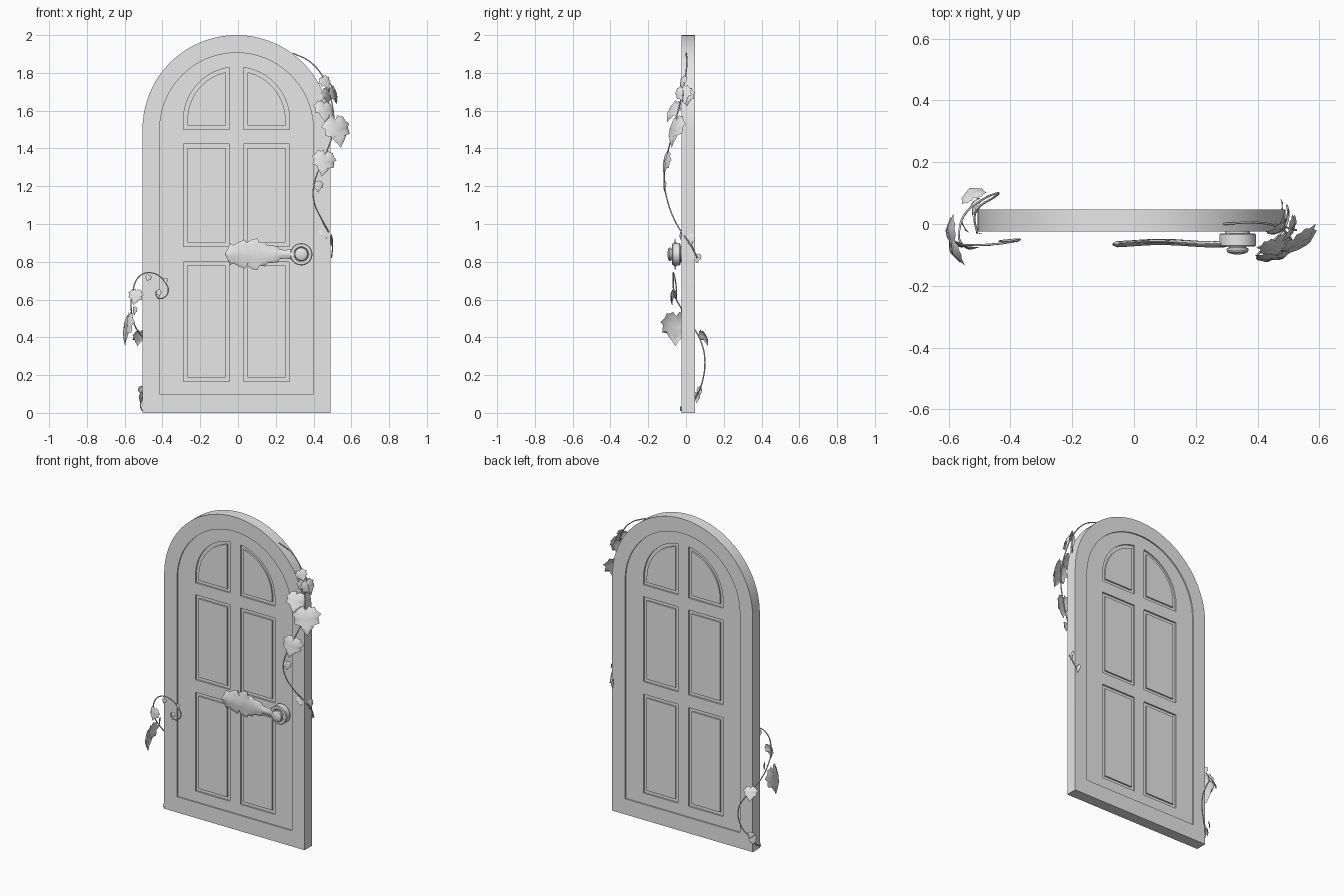
import bpy, bmesh, math
from math import sin, cos, pi, radians

if "Cube" in bpy.data.objects:
    bpy.data.objects.remove(bpy.data.objects["Cube"])

grey = bpy.data.materials.new("plain_grey")
grey.diffuse_color = (0.8, 0.8, 0.8, 1)
grey.use_nodes = True
grey.node_tree.nodes["Principled BSDF"].inputs["Base Color"].default_value = grey.diffuse_color
CX, CY = -0.008, 0.011          # door centre in x and y


def finish(ob, angle=35):
    """Weld, fix normals, smooth and colour a mesh object."""
    bm = bmesh.new()
    bm.from_mesh(ob.data)
    bmesh.ops.remove_doubles(bm, verts=bm.verts, dist=0.0001)
    bmesh.ops.recalc_face_normals(bm, faces=bm.faces)
    bm.to_mesh(ob.data)
    bm.free()
    ob.data.materials.clear()
    ob.data.materials.append(grey)
    select(ob)
    bpy.ops.object.shade_smooth_by_angle(angle=radians(angle))
    return ob


def select(ob):
    bpy.ops.object.select_all(action='DESELECT')
    ob.select_set(True)
    bpy.context.view_layer.objects.active = ob


def mesh_object(name, verts, faces, angle=35):
    me = bpy.data.meshes.new(name)
    me.from_pydata(verts, [], faces)
    ob = bpy.data.objects.new(name, me)
    bpy.context.collection.objects.link(ob)
    return finish(ob, angle)


def plate(name, outlines, half):
    """Flat upright plate; outlines inside outlines become holes."""
    cu = bpy.data.curves.new(name, 'CURVE')
    cu.dimensions, cu.fill_mode, cu.extrude = '2D', 'BOTH', half
    for pts in outlines:
        sp = cu.splines.new('POLY')
        sp.points.add(len(pts) - 1)
        for p, (x, z) in zip(sp.points, pts):
            p.co = (x, z, 0, 1)
        sp.use_cyclic_u = True
    ob = bpy.data.objects.new(name, cu)
    bpy.context.collection.objects.link(ob)
    ob.location = (0, CY, 0)
    ob.rotation_euler = (pi / 2, 0, 0)
    select(ob)
    bpy.ops.object.convert(target='MESH')
    return finish(bpy.context.object)


def arch(r, base, spring, n=40):
    pts = [(CX - r, base), (CX + r, base)]
    return pts + [(CX + r * cos(pi * i / n), spring + r * sin(pi * i / n)) for i in range(n + 1)]


def panel(side, near, r, z0, z1):
    """Panel outline: rectangle, or quarter arch when z1 is None."""
    pts = [(near, z0), (r, z0)]
    if z1 is None:
        a1 = math.acos(near / r)
        pts += [(r * cos(a1 * i / 16), 1.55 + r * sin(a1 * i / 16)) for i in range(17)]
    else:
        pts += [(r, z1), (near, z1)]
    return [(CX + side * x, z) for x, z in pts]


# Door: frame, slab with panel holes, groove floor, raised panels
FIELDS = [(0.167, 0.80), (0.88, 1.424), (1.50, None)]
I = 0.021
holes, raised = [], []
for s in (-1, 1):
    for z0, z1 in FIELDS:
        holes.append(panel(s, 0.036, 0.281, z0, z1))
        raised.append(panel(s, 0.036 + I, 0.281 - I, z0 + I, z1 and z1 - I))
inner = arch(0.4065, 0.1, 1.5)
plate("door_frame", [arch(0.4975, 0, 1.5025), inner], 0.036)
plate("door_slab", [inner] + holes, 0.028)
plate("panel_grooves", holes, 0.018)
plate("raised_panels", raised, 0.027)


# Door knob: lathed around the y axis
def lathe(name, cx, cz, profile, n=40):
    verts = [(cx + r * cos(2 * pi * i / n), y, cz + r * sin(2 * pi * i / n))
             for r, y in profile for i in range(n)]
    faces = [(k * n + i, k * n + (i + 1) % n, (k + 1) * n + (i + 1) % n, (k + 1) * n + i)
             for k in range(len(profile) - 1) for i in range(n)]
    return mesh_object(name, verts, faces)


lathe("knob", 0.335, 0.84, [
    (0, -0.015), (0.04, -0.015), (0.04, -0.03), (0.055, -0.03), (0.059, -0.034),
    (0.059, -0.069), (0.055, -0.073), (0.04, -0.073), (0.036, -0.07), (0.028, -0.07),
    (0.028, -0.076), (0.034, -0.078), (0.036, -0.084), (0.033, -0.091),
    (0.025, -0.095), (0.012, -0.098), (0, -0.098)])

# Leaf-shaped handle: ridged cross-sections along x with a toothed edge
sections = [(-0.07, 0.002), (-0.055, 0.027), (-0.02, 0.057), (-0.008, 0.048),
            (0.03, 0.066), (0.058, 0.077), (0.066, 0.06), (0.1, 0.08), (0.125, 0.083),
            (0.132, 0.062), (0.165, 0.064), (0.172, 0.048), (0.21, 0.043),
            (0.22, 0.026), (0.25, 0.022), (0.3, 0.03)]
verts, faces, M = [], [], 16
for x, w in sections:
    y0 = -0.06 + 0.004 * sin(x * 18)
    for j in range(M):
        a = 2 * pi * j / M
        ridge = 0.004 if j == 12 else 0
        lean = 0.022 * abs(cos(a)) ** 2 * min(1, w / 0.06)      # teeth sweep to the tip
        verts.append((x - lean * (x > -0.03) * (x < 0.2), y0 + 0.008 * sin(a) * min(1, w / 0.02) - ridge,
                      0.84 + w * cos(a)))
for k in range(len(sections) - 1):
    for j in range(M):
        a, b = k * M + j, k * M + (j + 1) % M
        faces.append((a, b, b + M, a + M))
faces += [tuple(range(M)), tuple(range(len(verts) - M, len(verts)))]
mesh_object("leaf_handle", verts, faces, 50)


# Vines: thin swept tubes
def vine(name, pts, radius=0.0035):
    cu = bpy.data.curves.new(name, 'CURVE')
    cu.dimensions, cu.bevel_depth, cu.bevel_resolution = '3D', radius, 1
    cu.resolution_u, cu.use_fill_caps = 6, True
    sp = cu.splines.new('BEZIER')
    sp.bezier_points.add(len(pts) - 1)
    for p, co in zip(sp.bezier_points, pts):
        p.co = co
        p.handle_left_type = p.handle_right_type = 'AUTO'
    ob = bpy.data.objects.new(name, cu)
    bpy.context.collection.objects.link(ob)
    select(ob)
    bpy.ops.object.convert(target='MESH')
    return finish(bpy.context.object, 80)


vine("right_vine", [
    (0.29, 0.0, 1.905), (0.38, 0.005, 1.86), (0.455, -0.005, 1.77), (0.495, -0.03, 1.65),
    (0.505, -0.065, 1.5), (0.46, -0.1, 1.36), (0.405, -0.115, 1.22), (0.4, -0.1, 1.13),
    (0.445, -0.06, 1.02), (0.485, -0.015, 0.945), (0.5, 0.025, 0.89), (0.495, 0.06, 0.82)])
vine("right_vine_twig", [(0.455, 0, 1.77), (0.49, -0.01, 1.74), (0.525, -0.02, 1.65)], 0.003)
vine("left_vine", [
    (-0.435, -0.055, 0.645), (-0.43, -0.055, 0.615), (-0.4, -0.052, 0.607), (-0.37, -0.05, 0.64),
    (-0.385, -0.055, 0.69), (-0.45, -0.065, 0.74), (-0.52, -0.068, 0.725), (-0.56, -0.06, 0.625),
    (-0.565, -0.02, 0.545), (-0.545, 0.035, 0.46), (-0.485, 0.082, 0.37), (-0.44, 0.1, 0.27),
    (-0.455, 0.085, 0.16), (-0.5, 0.055, 0.09), (-0.516, 0.02, 0.04), (-0.507, -0.03, 0.012)])

# Ivy leaves: half outline from stem notch round to the hanging tip
HALF = [(0, 0.36), (0.1, 0.5), (0.2, 0.44), (0.3, 0.46), (0.36, 0.32), (0.5, 0.2),
        (0.41, 0.1), (0.43, -0.12), (0.29, -0.1), (0.2, -0.28), (0.1, -0.4), (0, -0.55)]


def leaf(name, loc, size, yaw=0, tilt=0, roll=0, curl=0.5):
    verts, faces, n = [], [], len(HALF)
    for s in (-1, 1):
        base = len(verts)
        for i, (u, v) in enumerate(HALF):
            spine = 0.3 - 0.85 * i / (n - 1) if i else 0.36
            for t in (0, 0.5, 1):
                x, z = s * u * t, spine + (v - spine) * t
                y = curl * x * x + 0.3 * curl * z * z - 0.06 * sin(pi * t) * min(1, u * 3)
                verts.append((x * size, y * size, z * size))
        for i in range(n - 1):
            for t in (0, 1):
                a = base + i * 3 + t
                faces.append((a, a + 1, a + 4, a + 3))
    ob = mesh_object(name, verts, faces, 60)
    ob.location = loc
    ob.rotation_euler = (radians(tilt), radians(roll), radians(yaw))
    return ob


RIGHT = [((0.465, -0.02, 1.75), 0.075, 35, -15, -25), ((0.512, -0.015, 1.685), 0.1, 70, -10, -15),
         ((0.475, 0.0, 1.675), 0.1, 60, 0, 0), ((0.46, -0.075, 1.6), 0.125, 25, -25, 10),
         ((0.53, -0.065, 1.495), 0.17, 28, -15, -5), ((0.455, -0.11, 1.325), 0.135, 10, -8, 10),
         ((0.425, -0.115, 1.2), 0.06, 10, 0, 0), ((0.46, -0.025, 0.95), 0.065, 20, -15, 0),
         ((0.495, 0.02, 0.915), 0.065, 70, 0, -15), ((0.48, 0.058, 0.82), 0.05, 90, 0, 0)]
LEFT = [((-0.545, -0.075, 0.615), 0.085, -15, -5, 10), ((-0.592, -0.055, 0.45), 0.175, -78, -8, 0),
        ((-0.525, 0.1, 0.4), 0.09, 205, -25, 0), ((-0.515, 0.055, 0.085), 0.06, 240, -10, 0),
        ((-0.475, -0.07, 0.715), 0.035, 0, 0, 20), ((-0.42, -0.058, 0.635), 0.035, 0, 0, -20),
        ((-0.385, -0.058, 0.7), 0.03, 0, 0, 0), ((-0.503, -0.03, 0.022), 0.025, -20, 0, 0),
        ((-0.55, -0.01, 0.54), 0.05, -60, 0, 0), ((-0.515, 0.075, 0.12), 0.045, 220, 0, 20)]
for side, group in (("right", RIGHT), ("left", LEFT)):
    for i, args in enumerate(group):
        leaf(f"{side}_ivy_leaf_{i + 1}", *args)
